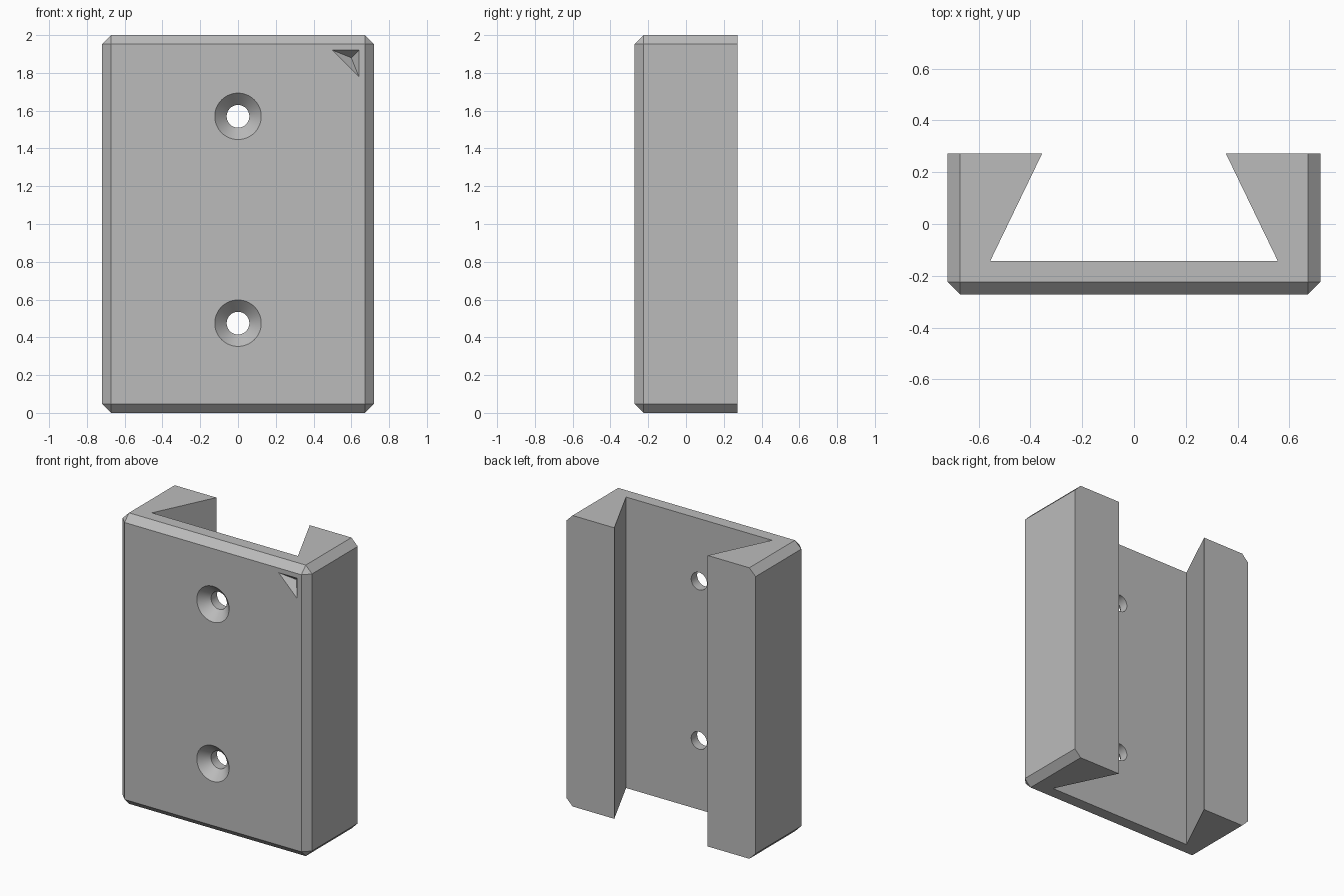
import bpy, bmesh, math
from mathutils import Matrix

W, D, H, C = 0.72, 0.272, 2.0, 0.048   # half width, half depth, height, chamfer

cube = bpy.data.objects.get("Cube")
if cube:
    bpy.data.objects.remove(cube, do_unlink=True)

grey = bpy.data.materials.new("plain grey")
grey.use_nodes = True
colour = (0.5, 0.5, 0.5, 1)
grey.diffuse_color = colour
grey.node_tree.nodes["Principled BSDF"].inputs["Base Color"].default_value = colour


def make(name, bm):
    bmesh.ops.recalc_face_normals(bm, faces=bm.faces)
    mesh = bpy.data.meshes.new(name)
    bm.to_mesh(mesh)
    bm.free()
    mesh.materials.append(grey)
    obj = bpy.data.objects.new(name, mesh)
    bpy.context.collection.objects.link(obj)
    return obj


def prism(name, points, z0, z1):
    bm = bmesh.new()
    face = bm.faces.new([bm.verts.new((x, y, z0)) for x, y in points])
    top = bmesh.ops.extrude_face_region(bm, geom=[face])["geom"]
    verts = [v for v in top if isinstance(v, bmesh.types.BMVert)]
    bmesh.ops.translate(bm, verts=verts, vec=(0, 0, z1 - z0))
    return make(name, bm)


def screw_hole(name, z, sides=64):
    # Countersink cone flowing into a straight bore, spun about the y axis
    profile = [(0, -0.1), (0.186, -0.065), (0.123, 0), (0.06, 0.065), (0.06, 0.25), (0, 0.25)]
    profile[1] = (0.133, -0.01)
    bm = bmesh.new()
    verts = [bm.verts.new((r, y - D, z)) for r, y in profile]
    edges = [bm.edges.new(pair) for pair in zip(verts, verts[1:])]
    bmesh.ops.spin(bm, geom=verts + edges, cent=(0, 0, z), axis=(0, 1, 0),
                   angle=math.tau, steps=sides, use_duplicate=False)
    bmesh.ops.remove_doubles(bm, verts=bm.verts, dist=1e-4)
    return make(name, bm)


def corner_notch(name):
    # Three-sided pyramid with its tip inside the plate, scaled out past the front
    tip = (0.6, 0.05 - D, 1.88)
    corners = [(0.5, -D, 1.92), (0.64, -D, 1.92), (0.64, -D, 1.78)]
    bm = bmesh.new()
    point = bm.verts.new(tip)
    base = [bm.verts.new([t + 1.3 * (c - t) for c, t in zip(corner, tip)]) for corner in corners]
    bm.faces.new(base)
    for i in range(3):
        bm.faces.new((point, base[i], base[i - 1]))
    return make(name, bm)


# Block, chamfered on every edge that does not touch the back
bm = bmesh.new()
bmesh.ops.create_cube(bm, size=1, matrix=Matrix.Translation((0, 0, H / 2))
                      @ Matrix.Diagonal((2 * W, 2 * D, H, 1)))
edges = [e for e in bm.edges if not all(v.co.y > 0 for v in e.verts)]
bmesh.ops.bevel(bm, geom=edges, offset=C, segments=1, affect='EDGES')
body = make("mounting_bracket", bm)

# Dovetail channel, screw holes and corner mark
slope = (0.555 - 0.355) / (D + 0.142)
back = 0.355 - 0.1 * slope
channel = [(-0.555, -0.142), (0.555, -0.142), (back, D + 0.1), (-back, D + 0.1)]
cutters = [prism("channel_cutter", channel, -0.1, H + 0.1),
           screw_hole("lower_hole_cutter", 0.475),
           screw_hole("upper_hole_cutter", 1.57),
           corner_notch("corner_mark_cutter")]

bpy.context.view_layer.objects.active = body
body.select_set(True)
for cutter in cutters:
    cut = body.modifiers.new(cutter.name, 'BOOLEAN')
    cut.operation, cut.solver, cut.object = 'DIFFERENCE', 'EXACT', cutter
    bpy.ops.object.modifier_apply(modifier=cut.name)
    bpy.data.objects.remove(cutter, do_unlink=True)

# Round holes shade smooth, flat faces keep crisp edges
bpy.ops.object.shade_smooth_by_angle(angle=math.radians(20))
